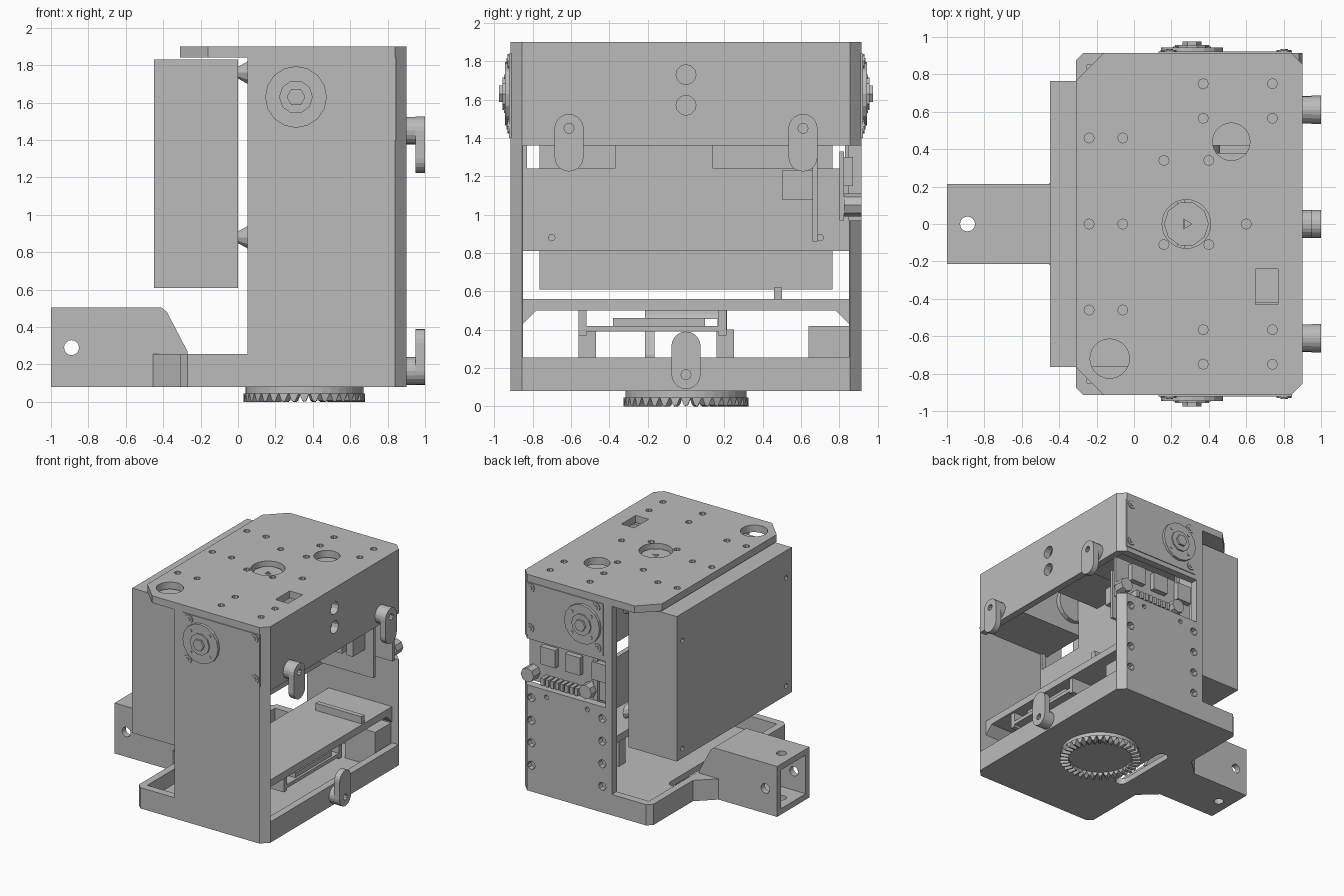
import bpy, bmesh, math
from mathutils import Matrix

if "Cube" in bpy.data.objects:
    bpy.data.objects.remove(bpy.data.objects["Cube"])

GREY = (0.5, 0.5, 0.5, 1)
mat = bpy.data.materials.new("plain grey")
mat.use_nodes = True
mat.diffuse_color = GREY
mat.node_tree.nodes["Principled BSDF"].inputs["Base Color"].default_value = GREY


def prism(bm, pts, axis, a, b):
    """Extrude a 2D outline along an axis; outline uses the other two axes in order."""
    def place(p, h):
        v = list(p)
        v.insert(axis, h)
        return bm.verts.new(v)
    lo, hi = [place(p, a) for p in pts], [place(p, b) for p in pts]
    faces = [bm.faces.new(lo), bm.faces.new(hi)]
    for i in range(len(pts)):
        j = (i + 1) % len(pts)
        faces.append(bm.faces.new((lo[i], lo[j], hi[j], hi[i])))
    bmesh.ops.recalc_face_normals(bm, faces=faces)


def box(bm, x0, x1, y0, y1, z0, z1):
    prism(bm, [(x0, y0), (x1, y0), (x1, y1), (x0, y1)], 2, z0, z1)


def disc(c, r, n=16):
    return [(c[0] + r * math.cos(math.tau * i / n), c[1] + r * math.sin(math.tau * i / n)) for i in range(n)]


def capsule(cx, z0, z1, r, n=10):
    """Upright stadium outline."""
    top = [(cx + r * math.cos(math.pi * i / n), z1 - r + r * math.sin(math.pi * i / n)) for i in range(n + 1)]
    return top + [(2 * cx - u, z0 + z1 - v) for u, v in top]


def make(name, build, *cutters):
    """Build a part, then subtract each cutter in turn."""
    me = bpy.data.meshes.new(name)
    bm = bmesh.new()
    build(bm)
    bm.to_mesh(me)
    bm.free()
    me.materials.append(mat)
    ob = bpy.data.objects.new(name, me)
    bpy.context.collection.objects.link(ob)
    for cutter in cutters:
        tool = make(name + "_cutter", cutter)
        tool.hide_render = True
        mod = ob.modifiers.new("cut", "BOOLEAN")
        mod.operation, mod.solver, mod.object = "DIFFERENCE", "EXACT", tool
        deps = bpy.context.evaluated_depsgraph_get()
        ob.data = bpy.data.meshes.new_from_object(ob.evaluated_get(deps))
        ob.modifiers.clear()
        bpy.data.objects.remove(tool)
    return ob


def outline(x0, x1, y, left, right):
    return [(x0 + left, -y), (x1 - right, -y), (x1, -y + right), (x1, y - right),
            (x1 - right, y), (x0 + left, y), (x0, y - left), (x0, -y + left)]


# Top plate with its round, square and screw holes
def top_holes(bm):
    for centre, r in (((0.28, 0), 0.13), ((0.52, 0.44), 0.1), ((-0.13, -0.72), 0.105)):
        prism(bm, disc(centre, r, 28), 2, 1.8, 2)
    box(bm, 0.65, 0.77, -0.43, -0.24, 1.8, 2)
    spots = [(x, s * y) for x in (0.37, 0.74) for y in (0.75, 0.565) for s in (-1, 1)]
    spots += [(x, y) for x in (-0.24, -0.06) for y in (-0.46, 0, 0.46)]
    spots += [(x, y) for x in (0.16, 0.4) for y in (-0.11, 0.34)] + [(0.6, 0)]
    for p in spots:
        prism(bm, disc(p, 0.027, 8), 2, 1.8, 2)


make("top_plate", lambda bm: prism(bm, outline(-0.31, 0.9, 0.915, 0.15, 0.06), 2, 1.84, 1.9), top_holes)
make("top_hub", lambda bm: prism(bm, disc((0.28, 0), 0.12, 10), 2, 1.78, 1.86),
     lambda bm: prism(bm, disc((0.28, 0), 0.03, 3), 2, 1.8, 1.9))
make("top_servo", lambda bm: box(bm, 0.12, 0.72, -0.14, 0.38, 1.5, 1.79))


# Base tray, open towards the socket, with a slot in the floor
make("base_tray",
     lambda bm: prism(bm, outline(-0.31, 0.9, 0.915, 0.04, 0.06), 2, 0.08, 0.255),
     lambda bm: box(bm, -0.25, 0.84, -0.85, 0.85, 0.13, 0.4),
     lambda bm: box(bm, -0.4, -0.2, -0.165, 0.165, 0.13, 0.4),
     lambda bm: prism(bm, capsule(-0.08, -0.3, 0.3, 0.05), 2, 0.0, 0.2))


# Side walls
def wall(bm, s):
    prism(bm, [(0.05, s * 0.915), (0.84, s * 0.915), (0.9, s * 0.855), (0.9, s * 0.85),
               (0.05, s * 0.85)], 2, 0.2, 1.84)


def nut_holes(bm):
    for x in (0.14, 0.8):
        for z in (0.3, 0.49, 0.68, 0.87):
            prism(bm, disc((x, z), 0.035, 8), 1, 0.87, 1)
    for x in (0.28, 0.66):
        prism(bm, disc((x, 0.91), 0.02, 8), 1, 0.87, 1)


make("front_wall", lambda bm: wall(bm, -1))
make("back_wall", lambda bm: wall(bm, 1), lambda bm: box(bm, 0.11, 0.95, 0.8, 1, 0.97, 1.36), nut_holes)


# Upper right wall with two round holes
def wall_holes(bm):
    for z in (1.57, 1.73):
        prism(bm, disc((0, z), 0.052, 12), 0, 0.7, 1)


make("right_wall", lambda bm: box(bm, 0.84, 0.9, -0.855, 0.855, 1.36, 1.84), wall_holes)


# Inner bulkhead and shelf
def bulkhead_cut(bm):
    box(bm, 0.1, 0.4, -0.83, -0.37, 1.24, 1.5)
    box(bm, 0.1, 0.4, 0.14, 0.83, 1.24, 1.5)
    for y in (-0.7, 0.7):
        prism(bm, disc((y, 0.88), 0.017, 8), 0, 0.1, 0.4)


make("bulkhead", lambda bm: box(bm, 0.23, 0.27, -0.85, 0.85, 0.81, 1.84), bulkhead_cut)


def shelf(bm):
    box(bm, 0.25, 0.84, -0.85, 0.85, 0.5, 0.56)
    box(bm, 0.4, 0.83, 0.46, 0.5, 0.56, 0.62)
    for s in (-1, 1):
        prism(bm, [(s * 0.85, 0.5), (s * 0.78, 0.5), (s * 0.85, 0.43)], 0, 0.25, 0.84)


make("shelf", shelf)


# Servos with panels, screws, outer horns and inner idlers on both sides
def servo(bm, s):
    prism(bm, [(0.13, 1.4), (0.845, 1.4), (0.845, 1.84), (0.13, 1.84)], 1, s * 0.9, s * 0.922)
    box(bm, 0.2, 0.83, s * 0.42, s * 0.88, 1.39, 1.83)
    prism(bm, disc((0.31, 1.63), 0.15, 16), 1, s * 0.38, s * 0.43)
    prism(bm, disc((0.31, 1.63), 0.165, 16), 1, s * 0.9, s * 0.945)
    prism(bm, disc((0.31, 1.63), 0.09, 10), 1, s * 0.94, s * 0.957)
    prism(bm, disc((0.31, 1.63), 0.05, 6), 1, s * 0.95, s * 0.975)
    for i in range(4):
        a = math.pi / 4 + i * math.pi / 2
        p = (0.31 + 0.125 * math.cos(a), 1.63 + 0.125 * math.sin(a))
        prism(bm, disc(p, 0.013, 6), 1, s * 0.94, s * 0.95)
    for p in [(0.19, 1.8), (0.8, 1.8), (0.18, 1.46), (0.805, 1.46)]:
        prism(bm, disc(p, 0.037, 8), 1, s * 0.915, s * 0.93)
        prism(bm, disc(p, 0.018, 6), 1, s * 0.925, s * 0.936)


make("front_servo", lambda bm: servo(bm, -1))
make("back_servo", lambda bm: servo(bm, 1))


# Hanging hooks
def hook(name, y, z0, peg_z, hole_z):
    make(name, lambda bm: prism(bm, capsule(y, z0, z0 + 0.3, 0.076), 0, 0.95, 1.0),
         lambda bm: prism(bm, disc((y, hole_z), 0.026, 10), 0, 0.96, 1.1))
    make(name + "_peg", lambda bm: prism(bm, disc((y, peg_z), 0.074, 20), 0, 0.88, 0.955))


hook("front_hook", -0.61, 1.225, 1.45, 1.45)
hook("back_hook", 0.61, 1.225, 1.45, 1.45)
hook("lower_hook", 0, 0.09, 0.165, 0.165)


# Rear case with small corner holes, and spacers towards the walls
def case_holes(bm):
    for y in (-0.69, 0.69):
        for z in (0.69, 1.6):
            prism(bm, disc((y, z), 0.02, 8), 0, -0.5, -0.42)


def spacers(bm):
    for y in (-0.7, 0.7):
        for z in (0.88, 1.76):
            m = Matrix.Translation((0.025, y, z)) @ Matrix.Rotation(math.pi / 2, 4, "Y")
            bmesh.ops.create_cone(bm, cap_ends=True, segments=10, radius1=0.03,
                                  radius2=0.065, depth=0.06, matrix=m)


make("rear_case", lambda bm: box(bm, -0.45, 0, -0.765, 0.765, 0.61, 1.83), case_holes)
make("case_spacers", spacers)


# Hollow arm socket with cross holes and a flared root
SIDE = [(-1, 0.08), (-0.27, 0.08), (-0.27, 0.27), (-0.38, 0.48), (-0.41, 0.505), (-1, 0.505)]


def root_flare(bm):
    for s in (-1, 1):
        prism(bm, [(-0.47, s * 0.2), (-0.3, s * 0.2), (-0.3, s * 0.36)], 2, 0.08, 0.255)


make("arm_socket",
     lambda bm: prism(bm, SIDE, 1, -0.215, 0.215),
     lambda bm: box(bm, -1.1, -0.2, -0.165, 0.165, 0.13, 0.455),
     lambda bm: prism(bm, disc((-0.89, 0.29), 0.04, 16), 1, -0.4, 0.4),
     lambda bm: prism(bm, disc((-0.89, 0), 0.04, 16), 2, 0, 0.6))
make("socket_root", root_flare)


# Toothed turntable ring under the base
def turntable(bm):
    prism(bm, disc((0.355, 0), 0.27, 40), 2, 0.035, 0.085)
    prism(bm, disc((0.355, 0), 0.315, 40), 2, 0.04, 0.085)
    for i in range(36):
        turn = Matrix.Translation((0.355, 0, 0)) @ Matrix.Rotation(math.tau * i / 36, 4, "Z")
        before = len(bm.verts)
        prism(bm, [(-0.026, 0.045), (0.026, 0.045), (0.005, 0.0), (-0.012, 0.006)], 0, 0.255, 0.325)
        bm.verts.ensure_lookup_table()
        bmesh.ops.transform(bm, matrix=turn, verts=bm.verts[before:])


make("turntable_ring", turntable)


# Circuit boards behind the back wall window
def boards(bm):
    box(bm, 0.3, 0.8, 0.66, 0.685, 0.86, 1.3)
    box(bm, 0.11, 0.88, 0.8, 0.825, 0.97, 1.33)
    for i in range(4):
        x = 0.36 + i * 0.1
        box(bm, x, x + 0.06, 0.5, 0.66, 1.08, 1.23)
    for x in (0.2, 0.45, 0.68):
        box(bm, x - 0.07, x + 0.07, 0.825, 0.87, 1.15, 1.3)
    for x in (0.3, 0.84):
        prism(bm, disc((x, 1.05), 0.06, 8), 1, 0.825, 0.915)
    for i in range(8):
        x = 0.38 + i * 0.045
        box(bm, x, x + 0.03, 0.825, 0.9, 0.99, 1.05)


make("circuit_boards", boards)


# Electronics tray under the shelf
def electronics(bm):
    box(bm, 0.45, 0.82, -0.55, 0.2, 0.39, 0.42)
    for y in (-0.56, 0.17):
        box(bm, 0.45, 0.82, y, y + 0.04, 0.37, 0.5)
    box(bm, 0.6, 0.8, -0.38, 0.1, 0.42, 0.46)
    for y in (-0.56, 0.16):
        box(bm, 0.45, 0.5, y, y + 0.09, 0.13, 0.4)
    box(bm, 0.55, 0.83, 0.64, 0.85, 0.13, 0.42)


make("electronics", electronics)
